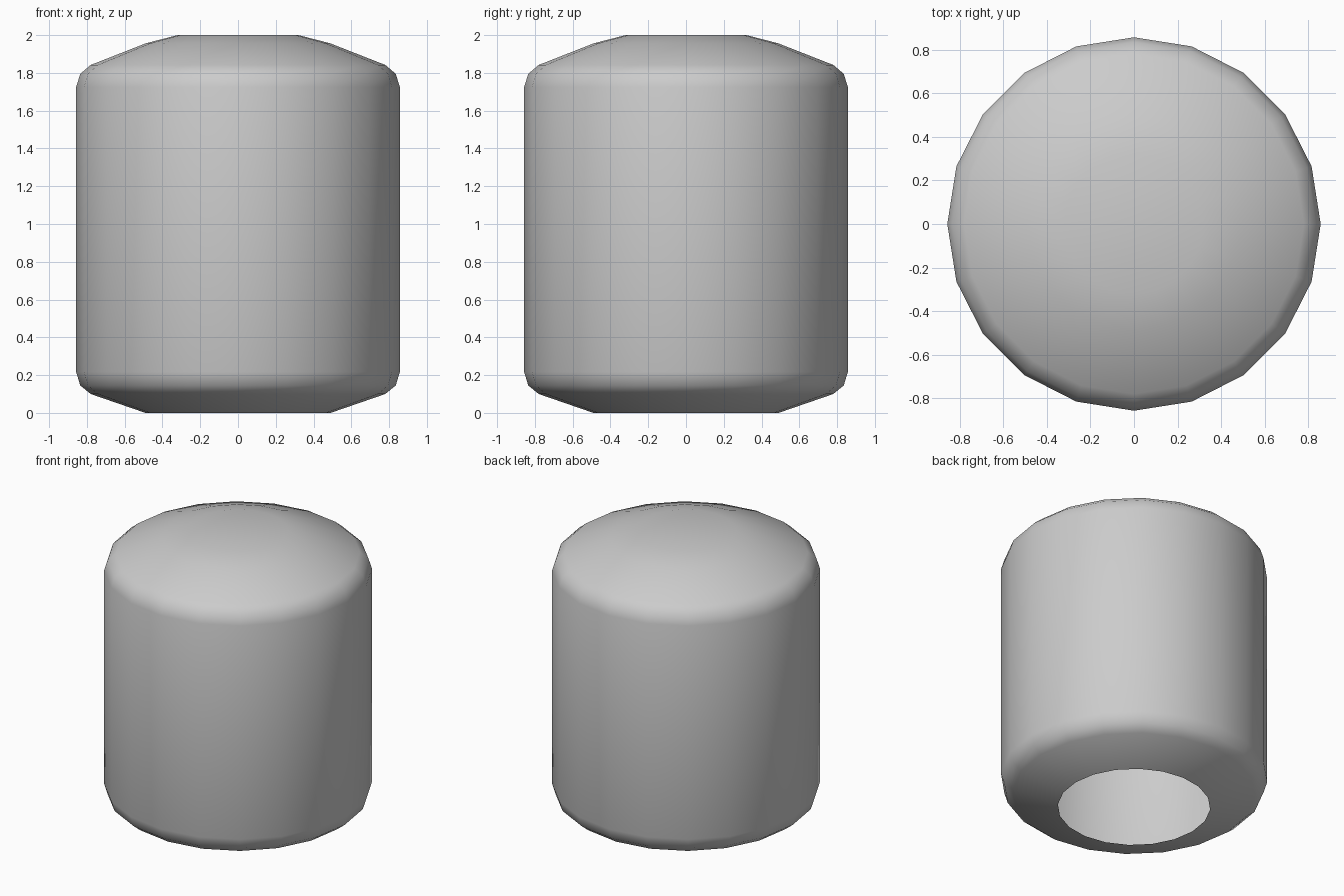
import bpy, bmesh, math

if "Cube" in bpy.data.objects:
    bpy.data.objects.remove(bpy.data.objects["Cube"])

SIDES = 20
# (radius, height) from the open rim at the base up to the crown
PROFILE = [(0.49, 0.0), (0.78, 0.10), (0.835, 0.145), (0.857, 0.217),
           (0.857, 1.725), (0.835, 1.795), (0.78, 1.842),
           (0.487, 1.957), (0.32, 2.0)]

bm = bmesh.new()


def ring(radius, z):
    step = 2 * math.pi / SIDES
    return [bm.verts.new((radius * math.cos(i * step), radius * math.sin(i * step), z))
            for i in range(SIDES)]


# Rounded wall, open underneath
rings = [ring(r, z) for r, z in PROFILE]
for low, high in zip(rings, rings[1:]):
    for i in range(SIDES):
        j = (i + 1) % SIDES
        bm.faces.new((low[i], low[j], high[j], high[i]))

# Flat crown closing the top
centre = bm.verts.new((0, 0, 2.0))
for i in range(SIDES):
    bm.faces.new((rings[-1][i], rings[-1][(i + 1) % SIDES], centre))

for face in bm.faces:
    face.smooth = True

mesh = bpy.data.meshes.new("rounded_cap")
bm.to_mesh(mesh)
bm.free()
bpy.context.collection.objects.link(bpy.data.objects.new("rounded_cap", mesh))
